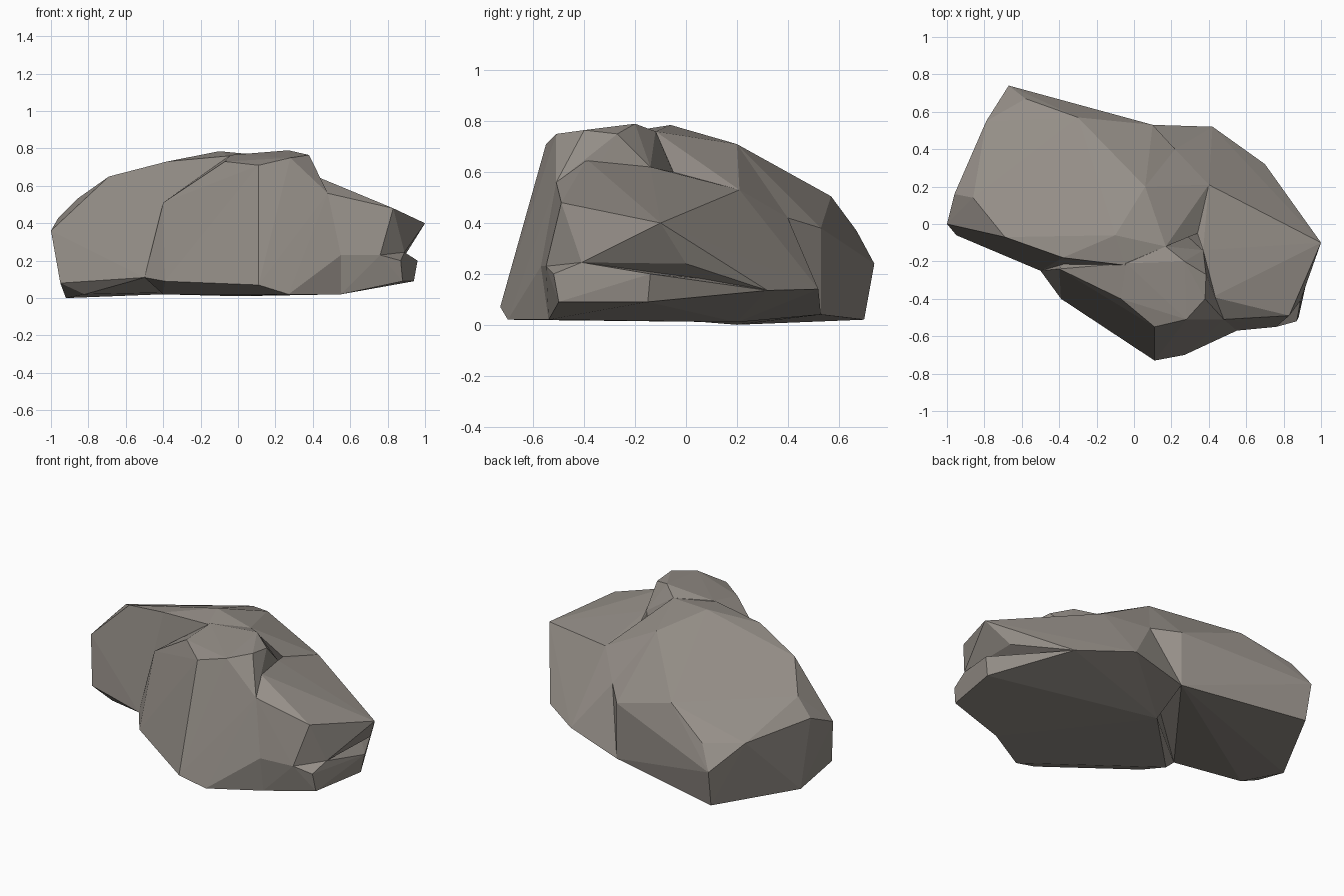
import bpy, bmesh

if "Cube" in bpy.data.objects:
    bpy.data.objects.remove(bpy.data.objects["Cube"])

stone = bpy.data.materials.new("warm grey stone")
stone.diffuse_color = (0.30, 0.273, 0.245, 1)
stone.use_nodes = True
stone.node_tree.nodes["Principled BSDF"].inputs["Base Color"].default_value = stone.diffuse_color


def chunk(name, points):
    """A faceted convex lump of stone through the given corners."""
    bm = bmesh.new()
    for p in points:
        bm.verts.new(p)
    res = bmesh.ops.convex_hull(bm, input=bm.verts)
    junk = set(res["geom_interior"]) | set(res["geom_unused"])
    bmesh.ops.delete(bm, geom=[v for v in junk if isinstance(v, bmesh.types.BMVert)],
                     context='VERTS')
    bmesh.ops.recalc_face_normals(bm, faces=bm.faces)
    me = bpy.data.meshes.new(name)
    bm.to_mesh(me)
    bm.free()
    me.materials.append(stone)
    ob = bpy.data.objects.new(name, me)
    bpy.context.collection.objects.link(ob)
    return ob


# corners shared by neighbouring lumps
saddle = (0.06, 0.20, 0.71)
crest = (0.17, -0.12, 0.76)
groove = (0.22, 0.40, 0.42)
shoulder = (0.40, 0.21, 0.53)
pocket = (0.34, -0.05, 0.60)
dip = (0.37, -0.14, 0.62)
neck = (0.42, -0.39, 0.65)
back_corner = (0.42, 0.52, 0.14)
tail = (0.10, 0.53, 0.04)
side_low = (0.70, 0.32, 0.135)
cheek = (0.48, -0.51, 0.56)
jaw = (0.55, -0.57, 0.23)
foot = (0.55, -0.54, 0.02)
lip = (0.76, -0.55, 0.23)
notch = (0.89, -0.41, 0.245)
toe = (-0.50, -0.25, 0.11)
core = (0.0, 0.2, 0.01)

# broad sloping slab on the left
slab = chunk("rock", [
    (-1, 0, 0.36), (-0.96, 0.16, 0.43), (-0.86, 0.14, 0.53), (-0.69, -0.07, 0.65),
    (-0.38, -0.18, 0.73), (-0.05, -0.22, 0.76), (-0.10, -0.06, 0.785), crest, saddle,
    (-0.30, 0.57, 0.505), (-0.58, 0.67, 0.37), (-0.67, 0.74, 0.24), (-0.79, 0.55, 0.38),
    (0.10, 0.53, 0.38), groove, (-0.66, 0.70, 0.02), (-0.92, 0.20, 0.0),
    (-0.95, -0.06, 0.08), (-0.82, -0.05, 0.02), toe, tail])

# front bulge
bulge = chunk("front_bulge", [
    (0.11, -0.73, 0.07), (0.11, -0.55, 0.71), (-0.07, -0.40, 0.73), (-0.40, -0.24, 0.51),
    (-0.39, -0.40, 0.09), (0.27, -0.70, 0.02), jaw, cheek, (0.28, -0.51, 0.75),
    (0.38, -0.40, 0.765), (0.385, -0.27, 0.75), (0.27, -0.20, 0.79), (-0.04, -0.21, 0.765),
    crest, dip, toe, foot, core, (-0.4, -0.2, 0.02)])

# low block on the right
block = chunk("right_block", [
    cheek, neck, (0.53, -0.37, 0.60), (0.83, -0.49, 0.48), (1, -0.10, 0.40), shoulder,
    pocket, dip, back_corner, side_low, lip, notch, (0.90, 0.0, 0.24), jaw, foot, core])

# filler between slab, knob and block
bridge = chunk("saddle_bridge", [
    saddle, crest, shoulder, pocket, groove, back_corner, tail, core])

# ledge under the overhang on the right
ledge = chunk("right_ledge", [
    lip, notch, (0.87, -0.52, 0.20), (0.96, -0.14, 0.20), (0.94, -0.15, 0.09),
    (0.88, -0.50, 0.09), side_low, back_corner, foot, core])

# merge the lumps into one stone
for part in (bulge, block, bridge, ledge):
    mod = slab.modifiers.new("merge", 'BOOLEAN')
    mod.operation = 'UNION'
    mod.solver = 'EXACT'
    mod.object = part
    bpy.context.view_layer.objects.active = slab
    bpy.ops.object.modifier_apply(modifier=mod.name)
    bpy.data.objects.remove(part)
